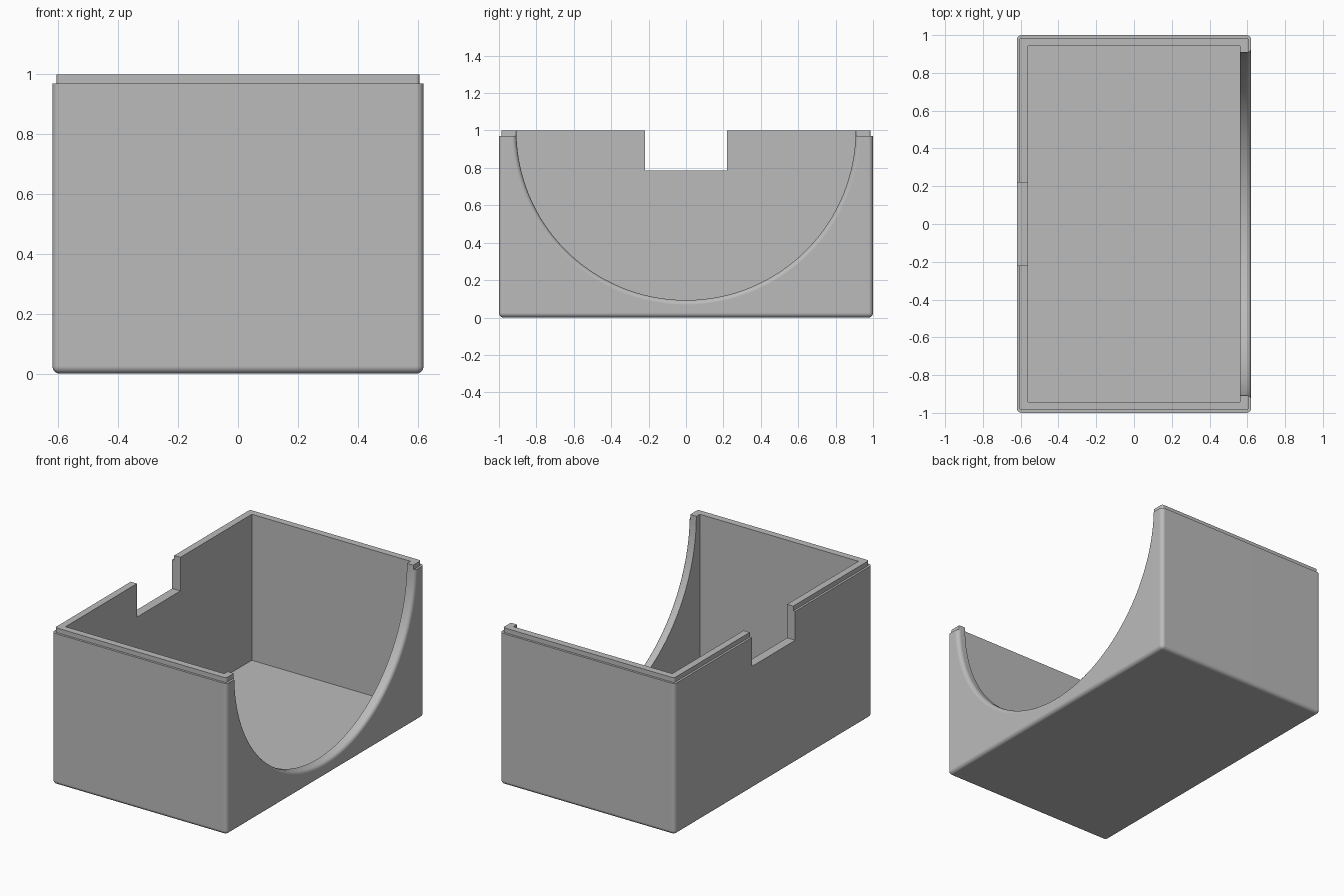
import bpy, bmesh, math
from mathutils import Matrix, Vector

cube = bpy.data.objects.get("Cube")
if cube:
    bpy.data.objects.remove(cube)

HX, HY, TOP = 0.62, 1.0, 1.0      # half width, half depth, height
WALL, FLOOR = 0.058, 0.065        # wall and floor thickness
RIM, STEP = 0.97, 0.014           # start height and inset of the lip
EDGE = 0.025                      # rounding radius
ARCH = 0.907                      # radius of the side opening

grey = bpy.data.materials.new("grey")
grey.use_nodes = True
colour = (0.5, 0.5, 0.5, 1)
grey.diffuse_color = colour
grey.node_tree.nodes["Principled BSDF"].inputs["Base Color"].default_value = colour


def add_object(name, bm):
    bmesh.ops.recalc_face_normals(bm, faces=bm.faces)
    mesh = bpy.data.meshes.new(name)
    bm.to_mesh(mesh)
    bm.free()
    mesh.materials.append(grey)
    obj = bpy.data.objects.new(name, mesh)
    bpy.context.collection.objects.link(obj)
    return obj


def box(bm, low, high):
    low, high = Vector(low), Vector(high)
    place = Matrix.Translation((low + high) / 2) @ Matrix.Diagonal((high - low).to_4d())
    bmesh.ops.create_cube(bm, size=1, matrix=place)


def box_cutter(name, low, high):
    bm = bmesh.new()
    box(bm, low, high)
    return add_object(name, bm)


# Outer block with rounded upright and bottom edges
bm = bmesh.new()
box(bm, (-HX, -HY, 0), (HX, HY, RIM))
round_edges = [e for e in bm.edges if min(v.co.z for v in e.verts) < RIM / 2]
bmesh.ops.bevel(bm, geom=round_edges, offset=EDGE, segments=5, profile=0.5, affect='EDGES')

# Stepped lip raised from the top face
bm.normal_update()
top = max(bm.faces, key=lambda f: f.normal.z * f.calc_center_median().z)
bmesh.ops.inset_region(bm, faces=[top], thickness=STEP, use_even_offset=True)
raised = bmesh.ops.extrude_face_region(bm, geom=[top])["geom"]
bmesh.ops.translate(bm, vec=(0, 0, TOP - RIM),
                    verts=[g for g in raised if isinstance(g, bmesh.types.BMVert)])
if top.is_valid:
    bmesh.ops.delete(bm, geom=[top], context='FACES_ONLY')
tray = add_object("open_box", bm)

# Cavity and rectangular notch
cavity = box_cutter("cavity_cutter", (WALL - HX, WALL - HY, FLOOR), (HX - WALL, HY - WALL, 1.5))
notch = box_cutter("notch_cutter", (-0.8, -0.22, 0.785), (-0.5, 0.22, 1.5))

# Round side opening with a flared outer edge, spun about the x axis
profile = [(0.5, 0), (0.5, ARCH)]
for i in range(7):
    a = math.pi / 2 * i / 6
    profile.append((HX - EDGE + EDGE * math.sin(a), ARCH + EDGE * (1 - math.cos(a))))
profile += [(0.7, ARCH + EDGE), (0.7, 0)]
bm = bmesh.new()
verts = [bm.verts.new((x, 0, TOP - r)) for x, r in profile]
edges = [bm.edges.new(pair) for pair in zip(verts, verts[1:])]
bmesh.ops.spin(bm, geom=verts + edges, cent=(0, 0, TOP), axis=(1, 0, 0),
               angle=math.tau, steps=128, use_merge=True)
bmesh.ops.remove_doubles(bm, verts=bm.verts, dist=1e-5)
arch = add_object("arch_cutter", bm)

# Cut the openings, then shade
bpy.ops.object.select_all(action='DESELECT')
bpy.context.view_layer.objects.active = tray
tray.select_set(True)
for cutter in (cavity, notch, arch):
    cut = tray.modifiers.new(cutter.name, 'BOOLEAN')
    cut.operation = 'DIFFERENCE'
    cut.solver = 'EXACT'
    cut.object = cutter
    bpy.ops.object.modifier_apply(modifier=cut.name)
    bpy.data.objects.remove(cutter)
bpy.ops.object.shade_smooth_by_angle(angle=math.radians(30))
weighted = tray.modifiers.new("even_shading", 'WEIGHTED_NORMAL')
weighted.keep_sharp = True
